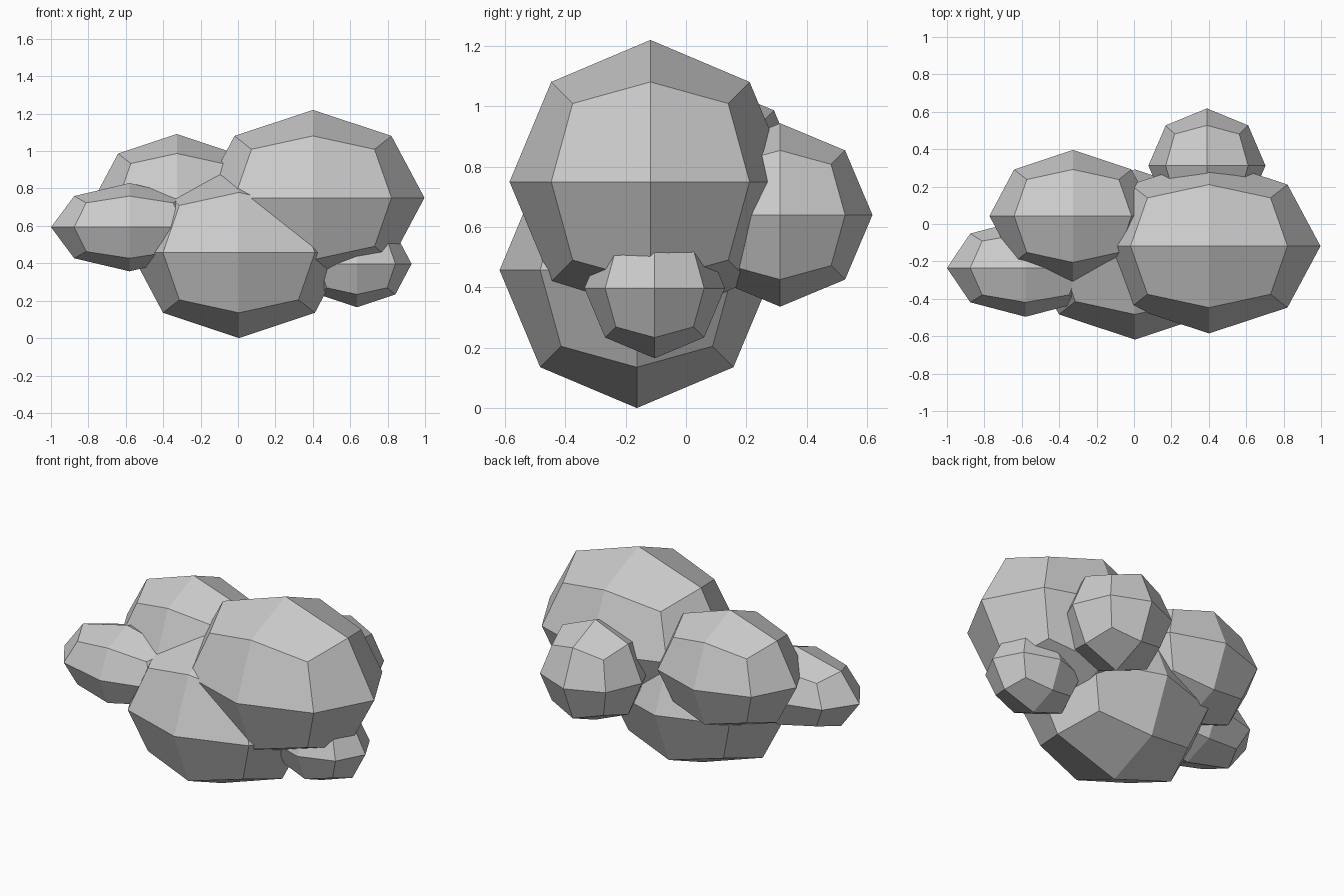
import bpy, bmesh

if "Cube" in bpy.data.objects:
    bpy.data.objects.remove(bpy.data.objects["Cube"])


def puff(name, centre, radii):
    """Low-poly rounded lump: a cube with 2x2 quads per side, pulled to an ellipsoid."""
    bm = bmesh.new()
    bmesh.ops.create_cube(bm, size=2)
    bmesh.ops.subdivide_edges(bm, edges=bm.edges[:], cuts=1, use_grid_fill=True)
    # face centres stay put, edge midpoints and corners are pulled inwards
    pull = {1: 1.0, 2: 0.704, 3: 0.552}
    for v in bm.verts:
        k = pull[sum(abs(c) > 0.5 for c in v.co)]
        v.co = [m + c * k * r for m, c, r in zip(centre, v.co, radii)]
    bmesh.ops.recalc_face_normals(bm, faces=bm.faces[:])
    mesh = bpy.data.meshes.new(name)
    bm.to_mesh(mesh)
    bm.free()
    obj = bpy.data.objects.new(name, mesh)
    bpy.context.collection.objects.link(obj)
    return obj


# Overlapping lumps of the cloud
puff("base_puff", (0.005, -0.163, 0.457), (0.577, 0.455, 0.457))
puff("large_top_puff", (0.401, -0.118, 0.75), (0.596, 0.467, 0.47))
puff("upper_left_puff", (-0.327, 0.043, 0.739), (0.446, 0.353, 0.352))
puff("left_puff", (-0.58, -0.235, 0.593), (0.42, 0.261, 0.236))
puff("small_right_puff", (0.636, -0.104, 0.397), (0.292, 0.233, 0.232))
puff("back_puff", (0.39, 0.312, 0.64), (0.313, 0.306, 0.304))
